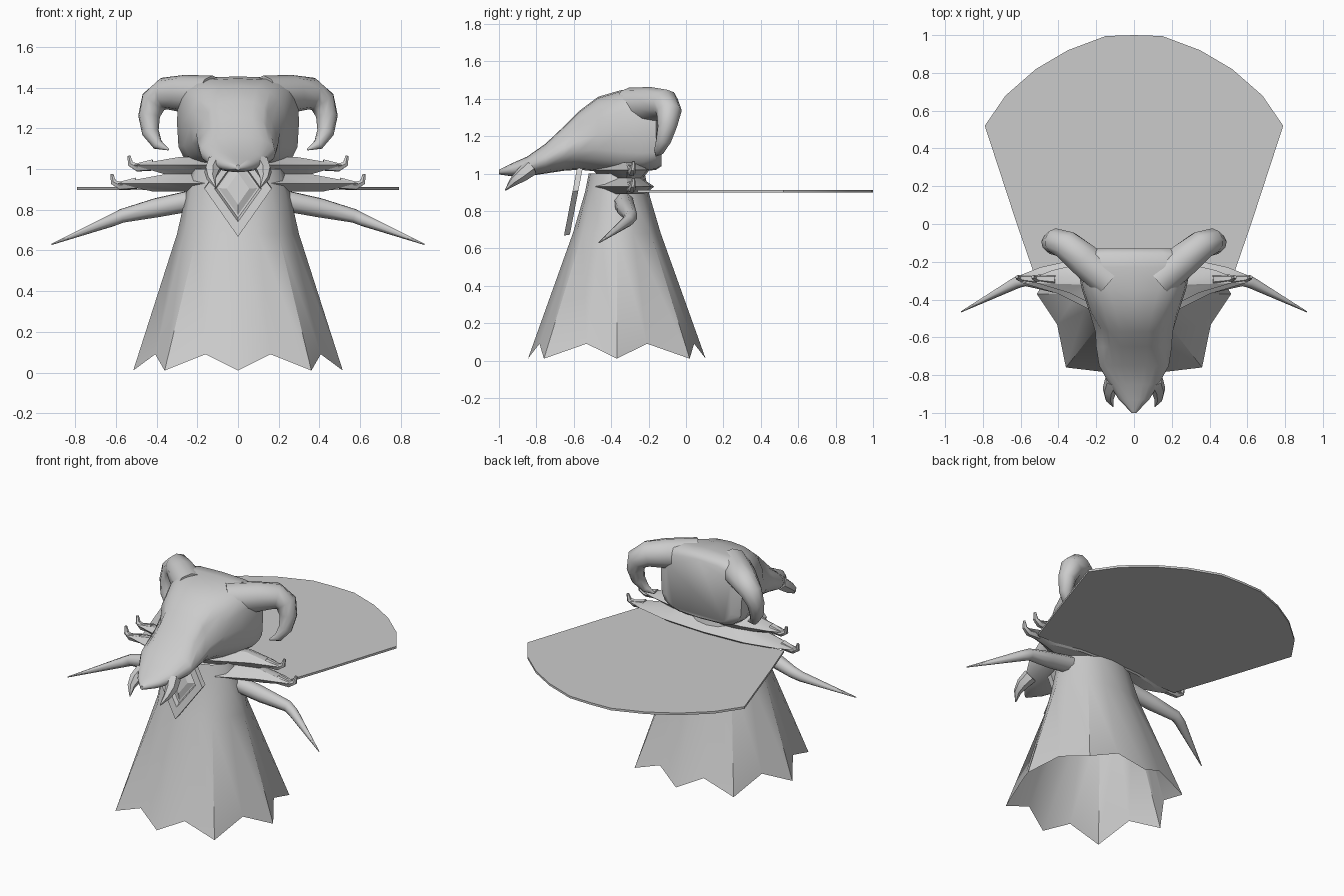
import bpy, bmesh, math
from mathutils import Vector

if "Cube" in bpy.data.objects:
    bpy.data.objects.remove(bpy.data.objects["Cube"])

grey = bpy.data.materials.new("plain grey")
grey.diffuse_color = (0.6, 0.6, 0.6, 1)
grey.use_nodes = True
grey.node_tree.nodes["Principled BSDF"].inputs["Base Color"].default_value = grey.diffuse_color


def loft(name, rings, caps=True, mirror=False, angle=40):
    """Skin a list of equal-length rings into one object."""
    bm = bmesh.new()
    loops = [[bm.verts.new(p) for p in r] for r in rings]
    n = len(loops[0])
    for a, b in zip(loops, loops[1:]):
        for i in range(n):
            j = (i + 1) % n
            bm.faces.new((a[i], a[j], b[j], b[i]))
    if caps:
        bm.faces.new(loops[0])
        bm.faces.new(loops[-1])
    bmesh.ops.recalc_face_normals(bm, faces=bm.faces)
    me = bpy.data.meshes.new(name)
    bm.to_mesh(me)
    bm.free()
    me.materials.append(grey)
    ob = bpy.data.objects.new(name, me)
    bpy.context.collection.objects.link(ob)
    if mirror:
        ob.modifiers.new("mirror", 'MIRROR').use_clip = False
    bpy.ops.object.select_all(action='DESELECT')
    ob.select_set(True)
    bpy.context.view_layer.objects.active = ob
    bpy.ops.object.shade_smooth_by_angle(angle=math.radians(angle))
    return ob


def tube(name, path, sides=8):
    """Tapered, mirrored tube through (x, y, z, radius) points bending in one plane."""
    pts = [Vector(p[:3]) for p in path]
    bend = sum(((b - a).cross(c - b) for a, b, c in zip(pts, pts[1:], pts[2:])), Vector())
    rings = []
    for i, p in enumerate(pts):
        t = (pts[min(i + 1, len(pts) - 1)] - pts[max(i - 1, 0)]).normalized()
        u = (bend - t * bend.dot(t)).normalized()
        v = t.cross(u)
        rings.append([p + path[i][3] * (u * math.cos(a) + v * math.sin(a))
                      for a in (2 * math.pi * k / sides for k in range(sides))])
    return loft(name, rings, mirror=True, angle=50)


def both_sides(half):
    """Complete a right-hand outline that starts and ends on x = 0."""
    return half + [(-x, y) for x, y in half[-2:0:-1]]


# Robe: open flared shell with a pointed hem
CY = -0.37
quarter = [(0, 1), (0.31, 0.87), (0.70, 0.82), (0.79, 0.34), (1, 0)]
half = quarter + [(x, -y) for x, y in quarter[-2::-1]]
shape = both_sides(half)
rings = [[(x * 0.515, CY + y * 0.475, 0.01 if i % 2 == 0 else 0.09)
          for i, (x, y) in enumerate(shape)]]
for z, rx, ry, rnd in ((0.68, 0.30, 0.235, 0.7), (0.90, 0.25, 0.17, 1), (1.0, 0.22, 0.15, 1)):
    ring = []
    for x, y in shape:
        k = 1 / math.hypot(x, y) * rnd + 1 - rnd     # rounder towards the neck
        ring.append((x * k * rx, CY + y * k * ry, z))
    rings.append(ring)
loft("robe", rings, caps=False)

# Cape: flat fan behind the shoulders
fan = both_sides([(0, -0.26), (0.53, -0.26), (0.62, 0.0), (0.79, 0.52), (0.68, 0.68),
                  (0.52, 0.82), (0.35, 0.92), (0.15, 0.995), (0, 1.0)])
loft("cape", [[(x, y, z) for x, y in fan] for z in (0.898, 0.912)], angle=20)

# Two stacked lens-shaped collars with upturned tips
lens = both_sides([(0, -0.17), (0.3, -0.185), (0.5, -0.23), (0.6, -0.27), (0.6, -0.31),
                   (0.4, -0.37), (0.24, -0.45), (0.12, -0.51), (0, -0.53)])
for name, s, bottom, mid, top in (("lower_collar", 1.0, 0.89, 0.93, 0.98),
                                  ("upper_collar", 0.86, 0.975, 1.02, 1.06)):
    loft(name, [[(x * s * k, -0.33 + (y + 0.33) * s * k, z) for x, y in lens]
                for k, z in ((0.7, bottom), (1, mid), (0.55, top))], angle=25)
    x = 0.6 * s
    tube(name + "_tips", [(x - 0.10, -0.295, mid, 0.03), (x - 0.02, -0.29, mid - 0.012, 0.022),
                          (x + 0.012, -0.285, mid + 0.005, 0.016),
                          (x + 0.02, -0.28, mid + 0.045, 0.008)], 6)

# Arms: bent spikes
tube("arms", [(0.20, -0.335, 0.85, 0.055), (0.40, -0.32, 0.81, 0.05),
              (0.57, -0.295, 0.77, 0.036), (0.62, -0.31, 0.748, 0.032),
              (0.915, -0.465, 0.63, 0.003)])


# Pendant: tilted diamond frame with a raised stone
def diamond(w, h, out):
    c = Vector((0, -0.595, 0.905))
    up = Vector((0, 0.19, 0.98))
    return [c + Vector((x * w, 0, 0)) + up * (z * h) + Vector((0, -0.98, -0.19)) * out
            for x, z in ((0, -1), (1, 0), (0, 1), (-1, 0))]


loft("pendant_frame", [diamond(0.165, 0.24, -0.02), diamond(0.165, 0.24, 0.012),
                       diamond(0.115, 0.165, 0.012), diamond(0.105, 0.15, -0.01)], angle=20)
loft("pendant_stone", [diamond(0.10, 0.14, -0.012), diamond(0.055, 0.08, 0.008)], angle=20)

# Skull: superellipse sections from muzzle to back of head
# (y, half width, top, bottom, squareness)
sections = [(-1.0, 0.012, 1.02, 0.995, 2), (-0.93, 0.08, 1.055, 0.985, 2.2),
            (-0.85, 0.13, 1.09, 0.985, 2.2), (-0.75, 0.185, 1.16, 1.0, 2.2),
            (-0.65, 0.20, 1.255, 1.015, 2.2), (-0.57, 0.205, 1.335, 1.02, 2.3),
            (-0.47, 0.235, 1.41, 1.01, 2.6), (-0.35, 0.275, 1.445, 1.0, 3.2),
            (-0.23, 0.30, 1.455, 1.01, 4), (-0.16, 0.295, 1.45, 1.02, 4),
            (-0.13, 0.24, 1.42, 1.04, 4)]
rings = []
for y, w, top, bot, n in sections:
    ring = []
    for i in range(20):
        a = 2 * math.pi * i / 20
        c, s = math.cos(a), math.sin(a)
        x = math.copysign(abs(c) ** (2 / n), c) * w
        z = math.copysign(abs(s) ** (2 / n), s)
        if -0.7 < y < -0.5 and 0.2 < s < 0.7:       # eye hollows
            x *= 0.85
        ring.append((x, y, (top + bot) / 2 + z * (top - bot) / 2))
    rings.append(ring)
loft("skull", rings, angle=50)

# Horns: sweep out and back, then curl down and in
tube("horns", [(0.13, -0.30, 1.36, 0.10), (0.27, -0.185, 1.37, 0.092),
               (0.36, -0.11, 1.37, 0.08), (0.415, -0.09, 1.33, 0.068),
               (0.437, -0.10, 1.26, 0.054), (0.43, -0.12, 1.18, 0.042),
               (0.395, -0.145, 1.12, 0.027), (0.34, -0.16, 1.095, 0.004)], 10)

# Fangs at the muzzle
tube("fangs", [(0.11, -0.83, 1.03, 0.045), (0.13, -0.88, 0.99, 0.038),
               (0.13, -0.925, 0.955, 0.024), (0.11, -0.967, 0.91, 0.003)], 6)
